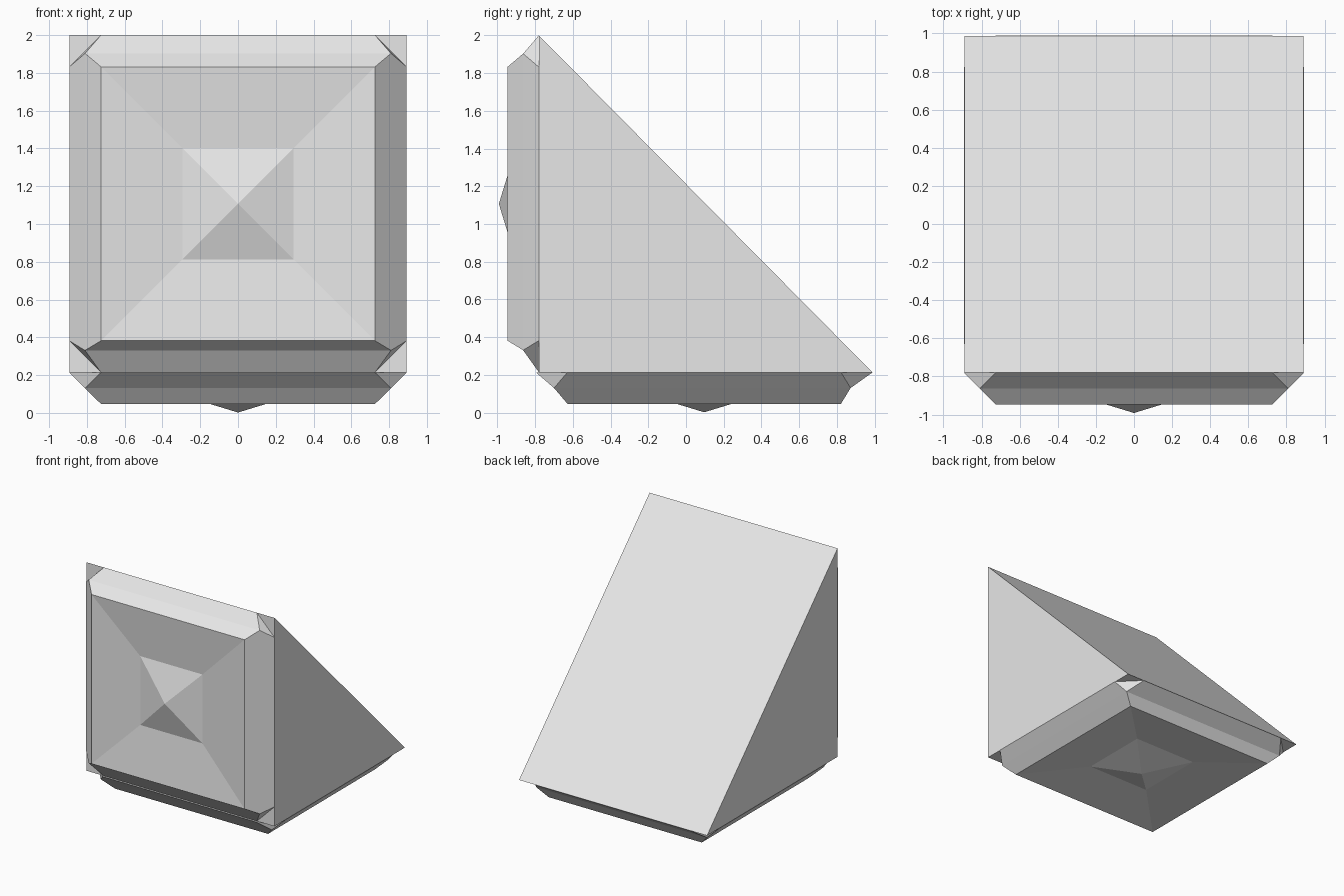
import bpy
import bmesh
from math import pi

cube = bpy.data.objects.get("Cube")
if cube:
    bpy.data.objects.remove(cube, do_unlink=True)

grey = bpy.data.materials.new("light_grey")
grey.use_nodes = True
colour = (0.8, 0.8, 0.8, 1)
grey.diffuse_color = colour
grey.node_tree.nodes["Principled BSDF"].inputs["Base Color"].default_value = colour


def finish(bm, name):
    bmesh.ops.recalc_face_normals(bm, faces=bm.faces)
    mesh = bpy.data.meshes.new(name)
    bm.to_mesh(mesh)
    bm.free()
    mesh.materials.append(grey)
    obj = bpy.data.objects.new(name, mesh)
    bpy.context.collection.objects.link(obj)
    return obj


def wedge(half_width, profile):
    """Triangular profile in y, z pushed across x."""
    bm = bmesh.new()
    base = bm.faces.new([bm.verts.new((-half_width, y, z)) for y, z in profile])
    side = bmesh.ops.extrude_face_region(bm, geom=[base])["geom"]
    moved = [v for v in side if isinstance(v, bmesh.types.BMVert)]
    bmesh.ops.translate(bm, verts=moved, vec=(2 * half_width, 0, 0))
    return finish(bm, "wedge_body")


def panel(name, location, turn):
    """Bevelled plate with notched corners, a shallow dish and a centre stud."""
    outer, inner, dish, rise, dip = 0.893, 0.725, 0.295, 0.167, 0.045
    mid_x, mid_top, mid_bottom = 0.81, 0.796, 0.776
    bm = bmesh.new()
    rim, middle, face, floor = [], [], [], []
    for i, (sx, sy) in enumerate([(1, 1), (-1, 1), (-1, -1), (1, -1)]):
        pair = [(sx * outer, sy * inner, 0), (sx * inner, sy * outer, 0)]
        rim += [bm.verts.new(p) for p in (pair[::-1] if i % 2 else pair)]
        mid_y = mid_top if sy > 0 else -mid_bottom
        middle.append(bm.verts.new((sx * mid_x, mid_y, rise / 2)))
        face.append(bm.verts.new((sx * inner, sy * inner, rise)))
        floor.append(bm.verts.new((sx * dish, sy * dish, rise - dip)))
    tip = bm.verts.new((0, 0, rise + dip))
    bm.faces.new(rim[::-1])
    for i in range(4):
        j = (i + 1) % 4
        # notched corner, two-step bevel, dish wall, stud side
        bm.faces.new((rim[2 * i], rim[2 * i + 1], middle[i]))
        bm.faces.new((rim[2 * i + 1], rim[2 * j], middle[j], middle[i]))
        bm.faces.new((middle[i], middle[j], face[j], face[i]))
        bm.faces.new((face[i], face[j], floor[j], floor[i]))
        bm.faces.new((floor[i], floor[j], tip))
    obj = finish(bm, name)
    obj.location = location
    obj.rotation_euler.x = turn
    return obj


wedge(0.891, [(-0.78, 0.214), (0.988, 0.214), (-0.78, 2.0)])
panel("front_panel", (0, -0.78, 1.107), pi / 2)
panel("bottom_panel", (0, 0.0965, 0.214), pi)
